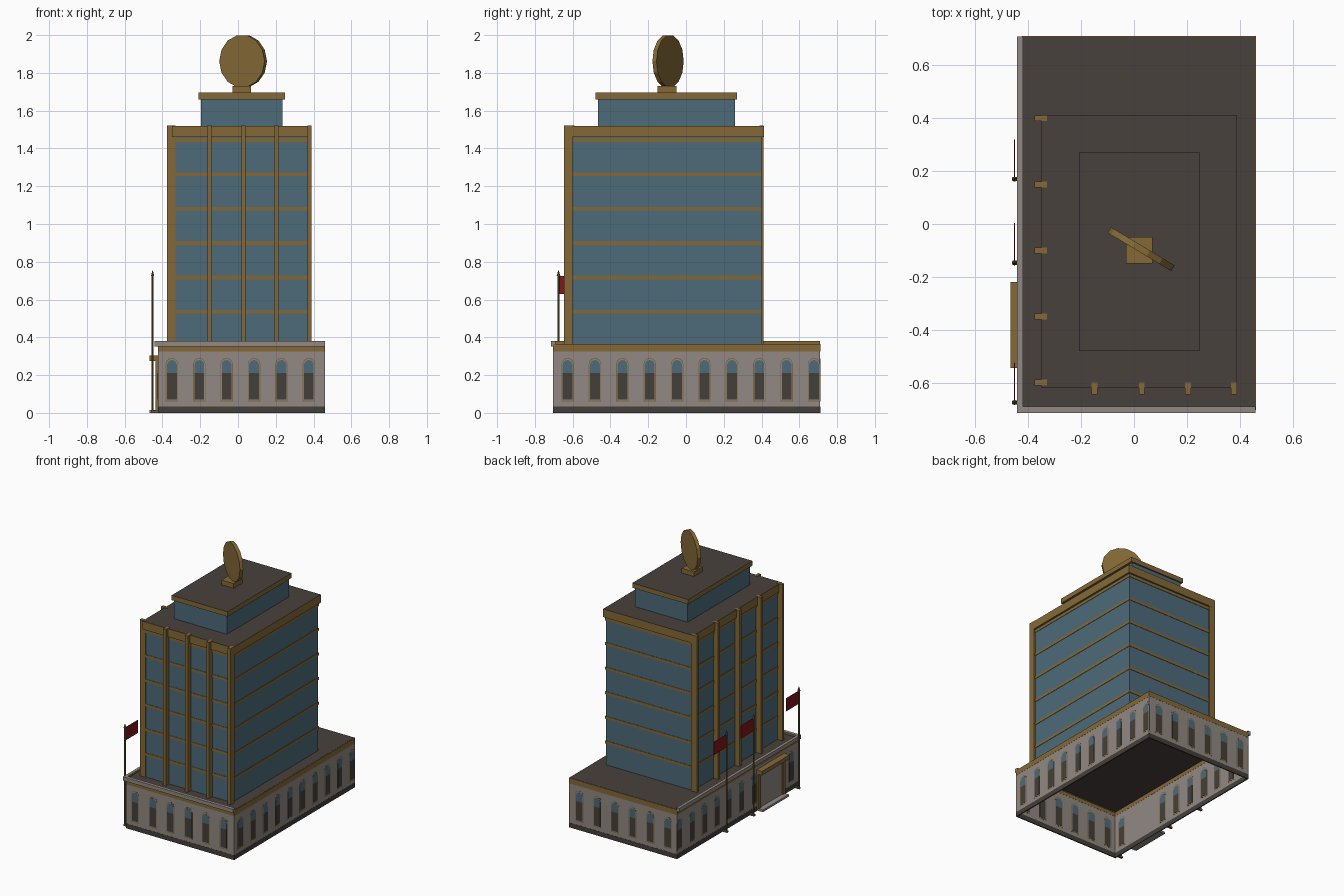
import bpy, bmesh, math
from mathutils import Matrix, Vector

cube = bpy.data.objects.get("Cube")
if cube:
    bpy.data.objects.remove(cube, do_unlink=True)


def material(name, rgb):
    lin = [((c / 255 + 0.055) / 1.055) ** 2.4 for c in rgb]
    m = bpy.data.materials.new(name)
    m.use_nodes = True
    m.diffuse_color = (*lin, 1)
    node = m.node_tree.nodes["Principled BSDF"]
    node.inputs["Base Color"].default_value = (*lin, 1)
    node.inputs["Roughness"].default_value = 0.8
    return m


GLASS = material("blue_glass", (77, 107, 122))
GOLD = material("bronze_gold", (133, 105, 55))
ROOF = material("dark_roof", (72, 65, 60))
STONE = material("pale_stone", (146, 137, 131))
PANE = material("dark_pane", (68, 63, 58))
RED = material("red_cloth", (130, 22, 24))
POLE = material("pole_metal", (100, 90, 58))


def finish(name, bm, mats):
    me = bpy.data.meshes.new(name)
    bm.to_mesh(me)
    bm.free()
    for m in mats:
        me.materials.append(m)
    ob = bpy.data.objects.new(name, me)
    bpy.context.collection.objects.link(ob)
    return ob


def box(name, x, y, z, mat, special=None, toward=(0, 0, 1)):
    """Box from axis ranges; faces turned toward a direction may use a second colour."""
    bm = bmesh.new()
    size = Vector((x[1] - x[0], y[1] - y[0], z[1] - z[0]))
    mid = Vector((sum(x), sum(y), sum(z))) / 2
    bmesh.ops.create_cube(bm, size=1, matrix=Matrix.Translation(mid) @ Matrix.Diagonal((*size, 1)))
    bm.normal_update()
    if special:
        for f in bm.faces:
            f.material_index = int(f.normal.dot(Vector(toward)) > 0.9)
    return finish(name, bm, [mat, special] if special else [mat])


def cylinder(name, pos, r1, r2, height, sides, mat, rot=Matrix()):
    bm = bmesh.new()
    bmesh.ops.create_cone(bm, cap_ends=True, segments=sides, radius1=r1, radius2=r2,
                          depth=height, matrix=Matrix.Translation(pos) @ rot)
    return finish(name, bm, [mat])


def plate(name, outline, thick, matrix, mat):
    """Thin upright plate from an outline in local x and z."""
    bm = bmesh.new()
    face = bm.faces.new([bm.verts.new((u, -thick / 2, w)) for u, w in outline])
    ext = bmesh.ops.extrude_face_region(bm, geom=[face])
    moved = [v for v in ext["geom"] if isinstance(v, bmesh.types.BMVert)]
    bmesh.ops.translate(bm, verts=moved, vec=(0, thick, 0))
    bmesh.ops.recalc_face_normals(bm, faces=bm.faces)
    bm.transform(matrix)
    return finish(name, bm, [mat])


def arch(half, low, high):
    """Outline with a rounded top."""
    pts = [(-half, low), (half, low)]
    for i in range(7):
        a = math.pi * i / 6
        pts.append((half * math.cos(a), high - half * (1 - math.sin(a))))
    return pts


def window(name, matrix):
    plate(name + "_frame", arch(0.033, 0.06, 0.292), 0.007, matrix, GOLD)
    plate(name + "_surround", arch(0.029, 0.066, 0.287), 0.008, matrix, STONE)
    plate(name + "_light", arch(0.026, 0.205, 0.28), 0.0095, matrix, GLASS)
    plate(name + "_pane", [(-0.026, 0.07), (0.026, 0.07), (0.026, 0.21), (-0.026, 0.21)],
          0.0098, matrix, PANE)


# Hollow base: thin walls in three layers, open below
X0, X1, Y0, Y1 = -0.42, 0.457, -0.7, 0.707
T = 0.003
layers = [("plinth", 0, 0.035, PANE, 0.001), ("wall", 0.035, 0.325, STONE, 0),
          ("band", 0.325, 0.365, GOLD, 0.001)]
for label, low, high, mat, extra in layers:
    t = T + extra
    for side, y in (("front", Y0), ("back", Y1)):
        box(f"{side}_{label}", (X0 - t, X1 + t), (y - t, y + t), (low, high), mat)
    for side, x in (("right", X0), ("left", X1)):
        box(f"{side}_{label}", (x - t, x + t), (Y0 - t, Y1 + t), (low, high), mat)
box("terrace_roof", (X0, X1), (Y0, Y1), (0.355, 0.366), ROOF)

# Parapet ledges on the two street sides
box("right_parapet", (-0.442, -0.42), (-0.69, 0.71), (0.352, 0.38), STONE, GOLD, (1, 0, 0))
box("front_parapet", (-0.442, 0.46), (-0.715, -0.69), (0.352, 0.38), STONE, GOLD, (0, 1, 0))

# Arched windows around the base
for i in range(6):
    x = -0.35 + 0.145 * i
    for side, y in (("front", Y0), ("back", Y1)):
        window(f"{side}_window_{i}", Matrix.Translation((x, y, 0)))
turn = Matrix.Rotation(math.pi / 2, 4, "Z")
for i in range(10):
    y = -0.627 + 0.145 * i
    window(f"left_window_{i}", Matrix.Translation((X1, y, 0)) @ turn)
    if not -0.56 < y < -0.2:
        window(f"right_window_{i}", Matrix.Translation((X0, y, 0)) @ turn)

# Entrance
box("door_canopy", (-0.468, -0.42), (-0.545, -0.22), (0.275, 0.305), GOLD)
box("door_step", (-0.468, -0.42), (-0.535, -0.23), (0, 0.015), STONE)
box("door_panel", (-0.428, -0.42), (-0.51, -0.255), (0.015, 0.275), STONE)
for i, y in enumerate((-0.525, -0.24)):
    box(f"door_post_{i}", (-0.436, -0.42), (y - 0.015, y + 0.015), (0.015, 0.275), GOLD)

# Tower with floor bands and cornice
box("tower_glass", (-0.337, 0.376), (-0.606, 0.4), (0.366, 1.47), GLASS)
for i in range(6):
    z = 0.535 + 0.182 * i
    box(f"floor_band_{i}", (-0.34, 0.379), (-0.609, 0.403), (z - 0.01, z + 0.01), GOLD)
box("tower_cornice", (-0.35, 0.39), (-0.62, 0.412), (1.46, 1.52), GOLD, ROOF)

# Pillars on the two street sides
for i in range(4):
    x = -0.15 + 0.1745 * i + 0.005 * (i > 0)
    box(f"front_pillar_{i}", (x - 0.011, x + 0.011), (-0.645, -0.6), (0.366, 1.522), GOLD)
for i in range(5):
    y = -0.6 + 0.25 * i
    box(f"right_pillar_{i}", (-0.376, -0.33), (y - 0.011, y + 0.011), (0.366, 1.522), GOLD)

# Penthouse
box("penthouse_glass", (-0.196, 0.236), (-0.466, 0.26), (1.52, 1.665), GLASS)
box("penthouse_roof", (-0.208, 0.25), (-0.48, 0.271), (1.66, 1.695), GOLD, ROOF)

# Rooftop disc on its pedestal
box("disc_pedestal", (-0.03, 0.07), (-0.15, -0.05), (1.695, 1.73), GOLD)
spin = Matrix.Rotation(math.radians(-31), 4, "Z") @ Matrix.Rotation(math.pi / 2, 4, "X")
cylinder("roof_disc", (0.027, -0.095, 1.862), 0.14, 0.14, 0.025, 14, GOLD,
         spin @ Matrix.Rotation(math.pi / 2, 4, "Z"))

# Flagpoles with flags
for i, y in enumerate((-0.675, -0.147, 0.17)):
    cylinder(f"flagpole_{i}", (-0.452, y, 0.365), 0.006, 0.006, 0.73, 6, POLE)
    cylinder(f"pole_tip_{i}", (-0.452, y, 0.74), 0.01, 0.001, 0.03, 6, POLE)
    box(f"pole_bracket_{i}", (-0.46, -0.42), (y - 0.008, y + 0.008), (0, 0.012), POLE)
    box(f"flag_{i}", (-0.454, -0.45), (y, y + 0.15), (0.63, 0.725), RED)
